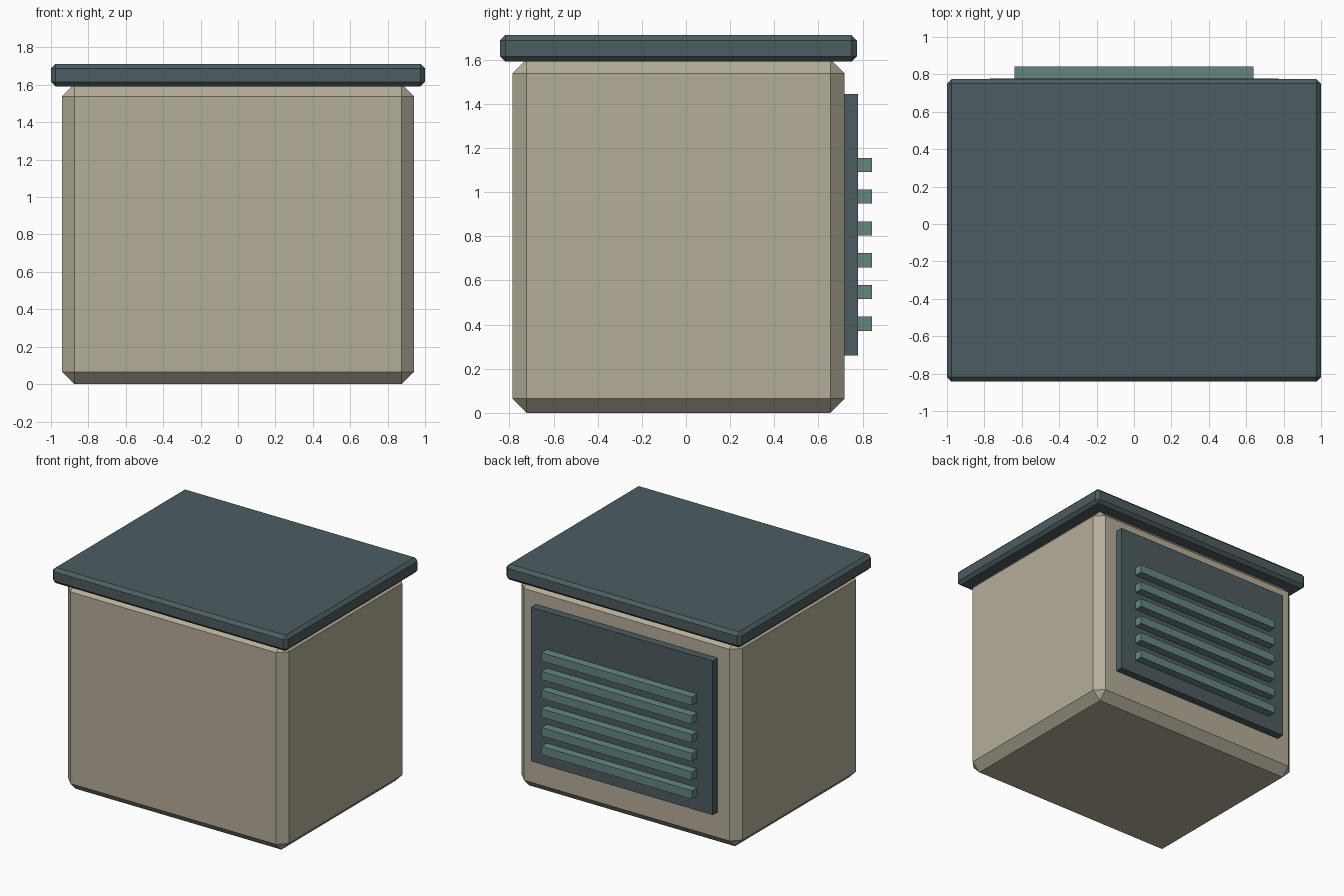
import bpy

if "Cube" in bpy.data.objects:
    bpy.data.objects.remove(bpy.data.objects["Cube"])


def material(name, rgb):
    m = bpy.data.materials.new(name)
    m.diffuse_color = (*rgb, 1)
    m.use_nodes = True
    m.node_tree.nodes["Principled BSDF"].inputs["Base Color"].default_value = m.diffuse_color
    return m


def box(name, lo, hi, mat, chamfer=0):
    size = [b - a for a, b in zip(lo, hi)]
    centre = [(a + b) / 2 for a, b in zip(lo, hi)]
    bpy.ops.mesh.primitive_cube_add(size=1, location=centre)
    ob = bpy.context.object
    ob.name = name
    ob.scale = size
    bpy.ops.object.transform_apply(location=False, rotation=False, scale=True)
    ob.data.materials.append(mat)
    if chamfer:
        mod = ob.modifiers.new("chamfer", "BEVEL")
        mod.width = chamfer
        mod.segments = 1
    return ob


beige = material("beige", (0.46, 0.42, 0.32))
slate = material("slate", (0.075, 0.11, 0.12))
teal = material("teal", (0.13, 0.24, 0.22))

# Chamfered cabinet and overhanging lid
box("cabinet_body", (-0.94, -0.787, 0), (0.94, 0.719, 1.604), beige, 0.065)
box("lid", (-1, -0.843, 1.592), (1, 0.774, 1.712), slate, 0.024)

# Rear vent panel with horizontal slats
box("vent_panel", (-0.773, 0.717, 0.26), (0.773, 0.779, 1.445), slate)
for i in range(6):
    z = 0.404 + i * 0.144
    box(f"vent_slat_{i + 1}", (-0.64, 0.777, z - 0.032), (0.64, 0.843, z + 0.032), teal)
